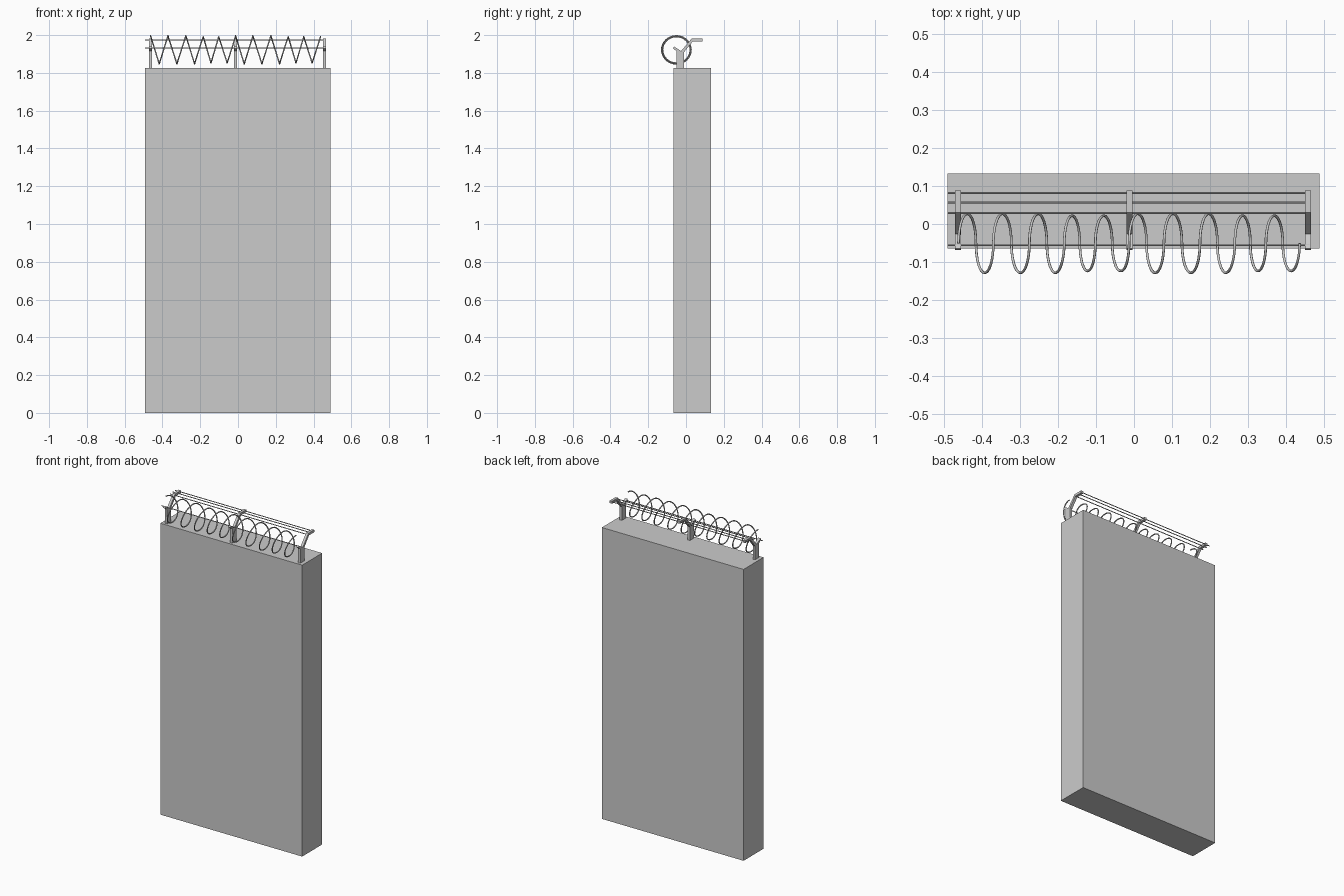
import bpy, bmesh, math

if "Cube" in bpy.data.objects:
    bpy.data.objects.remove(bpy.data.objects["Cube"])


def link(name, data):
    ob = bpy.data.objects.new(name, data)
    bpy.context.collection.objects.link(ob)
    return ob


def tube(name, points, radius, resolution):
    """Round wire along a path, turned into a mesh."""
    cu = bpy.data.curves.new(name, 'CURVE')
    cu.dimensions = '3D'
    cu.bevel_depth = radius
    cu.bevel_resolution = resolution
    cu.use_fill_caps = True
    sp = cu.splines.new('POLY')
    sp.points.add(len(points) - 1)
    for p, co in zip(sp.points, points):
        p.co = (*co, 1)
    ob = link(name, cu)
    bpy.ops.object.select_all(action='DESELECT')
    ob.select_set(True)
    bpy.context.view_layer.objects.active = ob
    bpy.ops.object.convert(target='MESH')
    bpy.ops.object.shade_smooth_by_angle(angle=math.radians(50))
    return ob


def extrude_x(name, profile, x0, x1):
    """Solid made from a y-z profile extruded along x."""
    bm = bmesh.new()
    face = bm.faces.new([bm.verts.new((x0, y, z)) for y, z in profile])
    res = bmesh.ops.extrude_face_region(bm, geom=[face])
    for v in res['geom']:
        if isinstance(v, bmesh.types.BMVert):
            v.co.x = x1
    bmesh.ops.recalc_face_normals(bm, faces=bm.faces)
    me = bpy.data.meshes.new(name)
    bm.to_mesh(me)
    bm.free()
    return link(name, me)


# Wall slab
extrude_x("wall", [(-0.065, 0), (0.133, 0), (0.133, 1.825), (-0.065, 1.825)], -0.492, 0.49)

# Forked brackets: upright, short front arm, bent rear arm
bracket = [(-0.05, 1.825), (-0.010, 1.825), (-0.010, 1.910), (0.036, 1.967), (0.088, 1.967),
           (0.088, 1.982), (0.030, 1.982), (-0.026, 1.916), (-0.064, 1.940), (-0.069, 1.929),
           (-0.05, 1.915)]
for i, x in enumerate((-0.464, -0.012, 0.459)):
    extrude_x(f"bracket_{i + 1}", bracket, x - 0.008, x + 0.008)

# Straight wires
for i, (y, z) in enumerate(((0.082, 1.975), (0.057, 1.975), (0.029, 1.973), (-0.056, 1.932))):
    tube(f"straight_wire_{i + 1}", [(-0.492, y, z), (0.463, y, z)], 0.0025, 1)

# Coiled wire: each half turn is a tilted half ring, so it zigzags from the front
pitches = [0.092, 0.095, 0.092, 0.082, 0.089] * 2
radii = [0.078, 0.078, 0.078, 0.073, 0.073] * 2
steps = 32
x, pts = -0.463, []
for n, pitch in enumerate(pitches):
    nxt = radii[min(n + 1, 9)]
    for s in range(steps):
        a = 2 * math.pi * s / steps
        half = pitch / 4 * (1 - math.cos(a))
        dx = half if a <= math.pi else pitch - half
        r = radii[n] + (nxt - radii[n]) * max(0, s / steps - 0.75) * 4
        pts.append((x + dx, -0.051 + r * math.sin(a), 1.922 + 0.955 * r * math.cos(a)))
    x += pitch
pts.append((x, -0.051, 1.922 + 0.955 * radii[-1]))
tube("coiled_wire", pts, 0.0035, 2)
